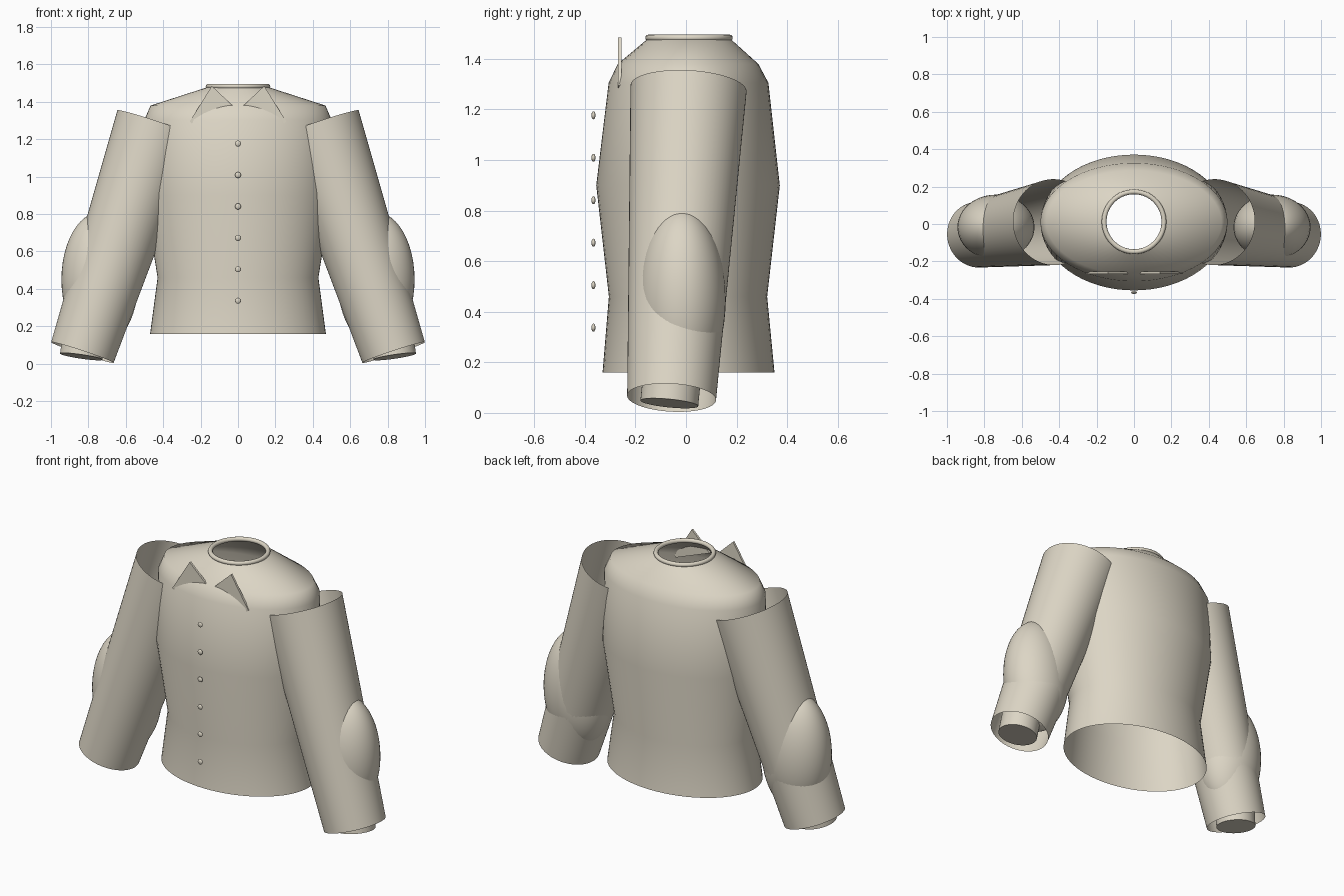
import bpy, bmesh, math
from mathutils import Vector, Matrix

if "Cube" in bpy.data.objects:
    bpy.data.objects.remove(bpy.data.objects["Cube"])

cloth = bpy.data.materials.new("cream_cloth")
cloth.use_nodes = True
color = (0.72, 0.67, 0.56, 1)
cloth.diffuse_color = color
cloth.node_tree.nodes["Principled BSDF"].inputs["Base Color"].default_value = color


def finish(name, bm, smooth=True):
    mesh = bpy.data.meshes.new(name)
    bmesh.ops.recalc_face_normals(bm, faces=bm.faces)
    for f in bm.faces:
        f.smooth = smooth
    # keep right-angled edges crisp
    for e in bm.edges:
        if len(e.link_faces) == 2 and e.calc_face_angle() > math.radians(50):
            e.smooth = False
    bm.to_mesh(mesh)
    bm.free()
    mesh.materials.append(cloth)
    obj = bpy.data.objects.new(name, mesh)
    bpy.context.collection.objects.link(obj)
    return obj


def loft(bm, rings):
    for a, b in zip(rings, rings[1:]):
        for i in range(len(a)):
            j = (i + 1) % len(a)
            bm.faces.new((a[i], a[j], b[j], b[i]))


def tube(name, start, end, r_start, r_end, caps, sides=64):
    start, end = Vector(start), Vector(end)
    axis = end - start
    bm = bmesh.new()
    place = Matrix.Translation((start + end) / 2) @ axis.to_track_quat("Z", "Y").to_matrix().to_4x4()
    bmesh.ops.create_cone(bm, cap_ends=caps, segments=sides, radius1=r_start,
                          radius2=r_end, depth=axis.length, matrix=place)
    return finish(name, bm)


def ellipsoid(name, center, radii, u, v):
    bm = bmesh.new()
    place = Matrix.Translation(center) @ Matrix.Diagonal((*radii, 1))
    bmesh.ops.create_uvsphere(bm, u_segments=u, v_segments=v, radius=1, matrix=place)
    return finish(name, bm)


# Torso: open shell of elliptical rings (height, half width, half depth, y centre)
profile = [(0.16, 0.47, 0.34, 0.01), (0.46, 0.43, 0.313, 0.008), (0.9, 0.5, 0.363, 0.008),
           (1.305, 0.5, 0.316, 0.01), (1.38, 0.468, 0.278, 0.008), (1.478, 0.165, 0.165, 0.012)]
bm = bmesh.new()
rings = []
for z, rx, ry, cy in profile:
    angles = [math.tau * i / 64 for i in range(64)]
    rings.append([bm.verts.new((rx * math.cos(a), cy + ry * math.sin(a), z)) for a in angles])
loft(bm, rings)
finish("torso", bm)

# Neck band
bm = bmesh.new()
rings = []
for i in range(64):
    a = math.tau * i / 64
    ring = []
    for j in range(12):
        b = math.tau * j / 12
        r = 0.16 + 0.013 * math.cos(b)
        ring.append(bm.verts.new((r * math.cos(a), 0.012 + r * math.sin(a), 1.483 + 0.013 * math.sin(b))))
    rings.append(ring)
loft(bm, rings + rings[:1])
finish("neck_band", bm)

# Arms and collar points, one set per side
for side, s in (("left", 1), ("right", -1)):
    tube(side + "_sleeve", (s * 0.427, 0.01, 1.283), (s * 0.832, -0.057, 0.06), 0.23, 0.176, False)
    ellipsoid(side + "_elbow", (s * 0.738, -0.017, 0.45), (0.206, 0.174, 0.36), 48, 24)
    tube(side + "_cuff", (s * 0.785, -0.03, 0.4), (s * 0.838, -0.066, 0.038), 0.115, 0.115, True, 48)

    bm = bmesh.new()
    outline = [(0.14, 1.485), (0.258, 1.295), (0.247, 1.285), (0.02, 1.372)]
    plate = bm.faces.new([bm.verts.new((s * x, -0.268, z)) for x, z in outline])
    extruded = bmesh.ops.extrude_face_region(bm, geom=[plate], use_keep_orig=True)
    verts = [g for g in extruded["geom"] if isinstance(g, bmesh.types.BMVert)]
    bmesh.ops.translate(bm, verts=verts, vec=(0, 0.013, 0))
    finish(side + "_collar_point", bm, smooth=False)

# Front buttons
for i in range(6):
    ellipsoid("button_%d" % (i + 1), (0, -0.366, 0.337 + 0.168 * i), (0.016, 0.008, 0.016), 16, 10)
